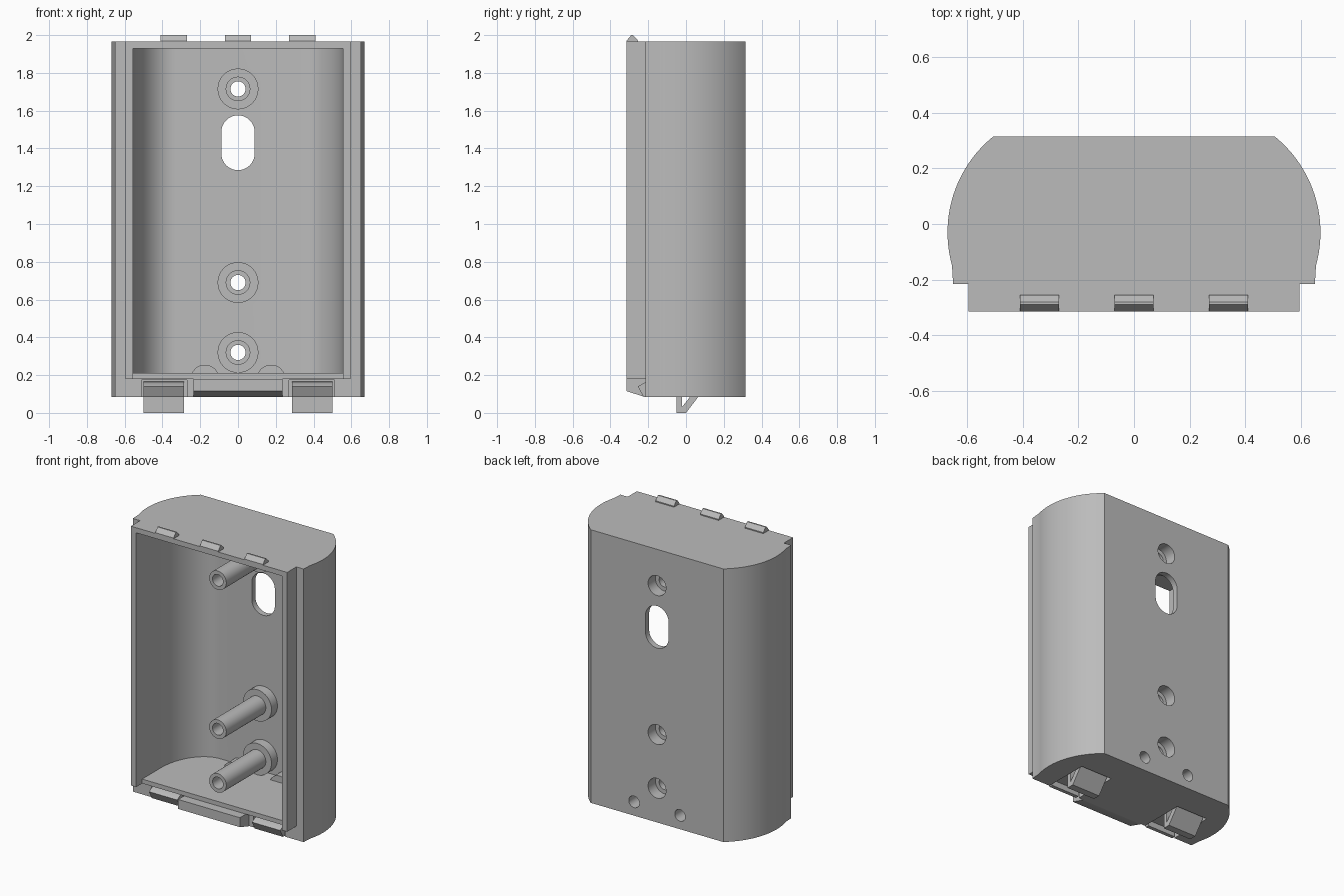
import bpy, bmesh, math
from mathutils import Vector

cube = bpy.data.objects.get("Cube")
if cube:
    bpy.data.objects.remove(cube, do_unlink=True)

grey = bpy.data.materials.new("plain grey plastic")
grey.use_nodes = True
colour = (0.5, 0.5, 0.5, 1)
grey.diffuse_color = colour
grey.node_tree.nodes["Principled BSDF"].inputs["Base Color"].default_value = colour


def prism(name, points, offset):
    """Extrude a closed loop of 3D points along an offset."""
    bm = bmesh.new()
    face = bm.faces.new([bm.verts.new(p) for p in points])
    out = bmesh.ops.extrude_face_region(bm, geom=[face])["geom"]
    bmesh.ops.translate(bm, vec=offset, verts=[v for v in out if isinstance(v, bmesh.types.BMVert)])
    bmesh.ops.recalc_face_normals(bm, faces=bm.faces)
    mesh = bpy.data.meshes.new(name)
    bm.to_mesh(mesh)
    bm.free()
    mesh.materials.append(grey)
    ob = bpy.data.objects.new(name, mesh)
    bpy.context.collection.objects.link(ob)
    return ob


def box(name, x0, x1, y0, y1, z0, z1):
    loop = [(x0, y0, z0), (x1, y0, z0), (x1, y1, z0), (x0, y1, z0)]
    return prism(name, loop, Vector((0, 0, z1 - z0)))


def rod(name, x, z, r, y0, y1, stretch=0, n=48):
    """Round bar along y; stretch pulls it into an upright slot shape."""
    loop = []
    for i in range(n):
        a = 2 * math.pi * (i + 0.5) / n
        loop.append((x + r * math.cos(a), y0, z + r * math.sin(a) + math.copysign(stretch, math.sin(a))))
    return prism(name, loop, Vector((0, y1 - y0, 0)))


def side_profile(name, points, x0, x1):
    return prism(name, [(x0, y, z) for y, z in points], Vector((x1 - x0, 0, 0)))


def plan(name, half, z0, z1):
    """Mirror a right-hand plan outline and extrude it upward."""
    loop = half + [(-x, y) for x, y in reversed(half)]
    return prism(name, [(x, y, z0) for x, y in loop], Vector((0, 0, z1 - z0)))


def arc(cx, cy, rx, ry, a0, a1, n):
    angles = [math.radians(a0 + (a1 - a0) * i / n) for i in range(n + 1)]
    return [(cx + rx * math.cos(a), cy + ry * math.sin(a)) for a in angles]


def boolean(target, tool, operation="DIFFERENCE"):
    mod = target.modifiers.new("bool", "BOOLEAN")
    mod.operation, mod.solver, mod.object = operation, "EXACT", tool
    bpy.context.view_layer.objects.active = target
    bpy.ops.object.modifier_apply(modifier=mod.name)
    bpy.data.objects.remove(tool, do_unlink=True)


# Housing shell with bulged sides and a stepped front rim
outer = [(0.595, -0.315), (0.595, -0.215), (0.65, -0.215)]
outer += arc(0.227, -0.03, 0.443, 0.443, -15.5, 51.2, 24)
housing = plan("housing", outer, 0.085, 1.965)
inner = [(0.555, -0.4)] + arc(0.33, -0.05, 0.225, 0.325, 0, 90, 20)
boolean(housing, plan("cavity", inner, 0.21, 1.93))
boolean(housing, box("front_ledge", -0.555, 0.555, -0.4, -0.25, 0.18, 0.5))

# Chamfer under the front lip
chamfer = [(-0.4, 0.0), (-0.4, 0.142), (-0.315, 0.115), (-0.22, 0.085), (-0.2, 0.0)]
boolean(housing, side_profile("lip_chamfer", chamfer, -0.7, 0.7))

# Corner recesses and clip channels on both sides
for s in (-1, 1):
    a, b = sorted((s * 0.235, s * 0.62))
    boolean(housing, box("corner_recess", a, b, -0.4, -0.215, 0, 0.18))
    a, b = sorted((s * 0.27, s * 0.51))
    boolean(housing, box("clip_channel", a, b, -0.4, 0.1, 0, 0.175))

# Screw bosses and small foot bosses on the inside of the back wall
screw_heights = (1.715, 0.69, 0.32)
for z in screw_heights:
    boolean(housing, rod("boss_base", 0, z, 0.108, 0.21, 0.29), "UNION")
    boolean(housing, rod("boss_post", 0, z, 0.065, -0.22, 0.25), "UNION")
for s in (-1, 1):
    boolean(housing, rod("foot_boss", s * 0.175, 0.18, 0.075, 0.2, 0.29), "UNION")

# Screw holes, counterbores, cable slot and blind holes
for z in screw_heights:
    boolean(housing, rod("screw_hole", 0, z, 0.04, -0.4, 0.4))
    boolean(housing, rod("counterbore", 0, z, 0.068, 0.235, 0.4))
boolean(housing, rod("cable_slot", 0, 1.43, 0.088, 0.2, 0.4, stretch=0.057))
for s in (-1, 1):
    boolean(housing, rod("blind_hole", s * 0.175, 0.18, 0.04, 0.22, 0.4))

parts = [housing]

# Catch ridges on the top edge
for i in (-1, 0, 1):
    ridge = [(-0.315, 1.95), (-0.315, 1.97), (-0.29, 2.0), (-0.28, 2.0), (-0.255, 1.972), (-0.255, 1.95)]
    x = i * 0.34
    parts.append(side_profile("top_catch", ridge, x - 0.07, x + 0.07))

# Spring clips: hooked tongue with a folded finger lever below
clip = [(-0.225, 0.085), (-0.255, 0.14), (-0.22, 0.16), (-0.022, 0.16), (-0.022, 0.03),
        (0.085, 0.165), (0.115, 0.15), (0, 0), (-0.05, 0), (-0.05, 0.125), (-0.2, 0.125), (-0.2, 0.085)]
for s, side in ((-1, "right"), (1, "left")):
    a, b = sorted((s * 0.285, s * 0.5))
    parts.append(side_profile(side + "_clip", clip, a, b))

# Smooth curved walls, keep creases sharp
for ob in parts:
    bpy.ops.object.select_all(action="DESELECT")
    ob.select_set(True)
    bpy.context.view_layer.objects.active = ob
    bpy.ops.object.shade_smooth_by_angle(angle=math.radians(30))
